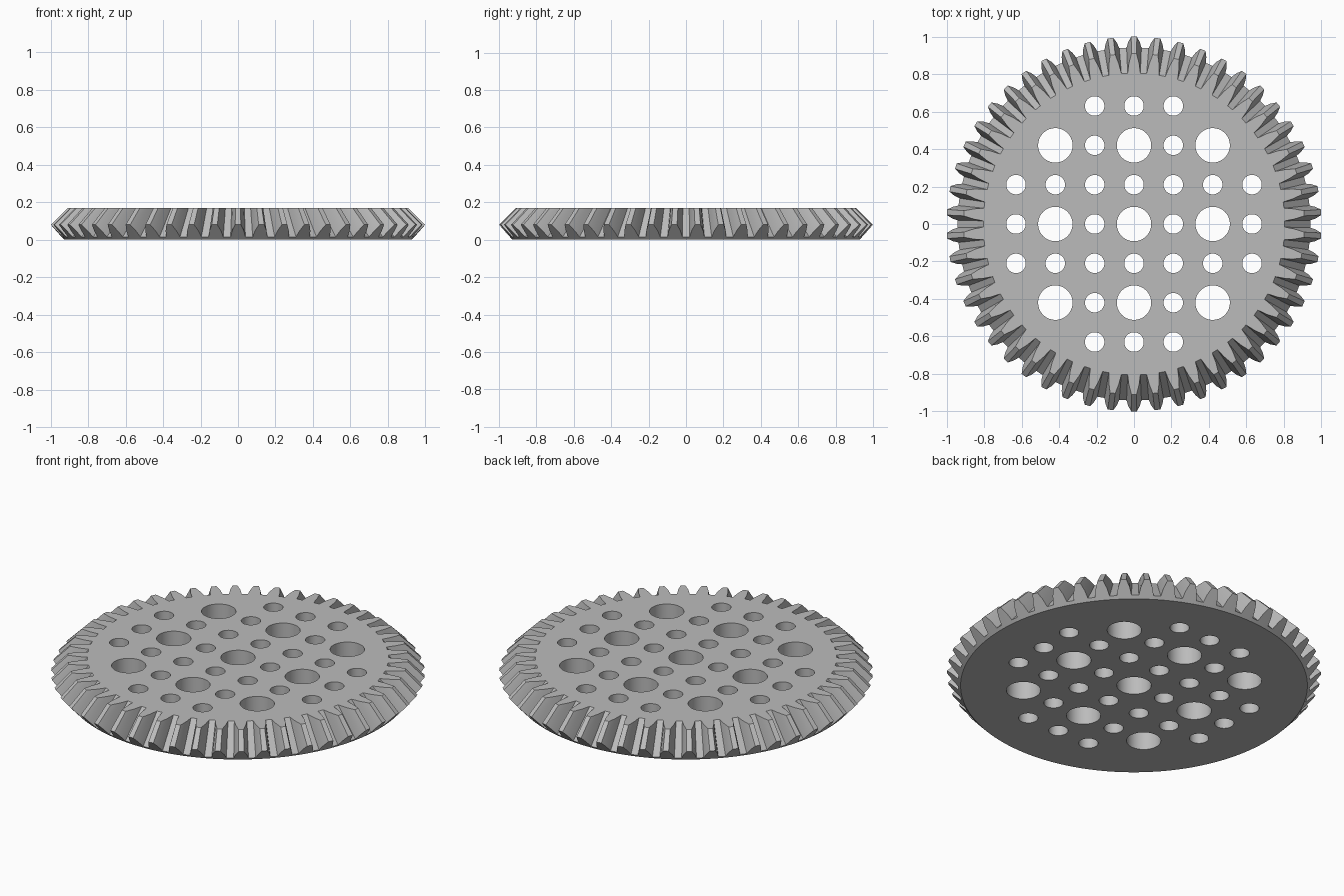
import bpy, bmesh
from math import sin, cos, pi, radians

old = bpy.data.objects.get("Cube")
if old:
    bpy.data.objects.remove(old, do_unlink=True)

TEETH = 50
PITCH = 2 * pi / TEETH
TOP = 0.17          # thickness of the gear
APEX = 1.08         # height where all tooth lines converge
HOLE_STEP = 0.21

grey = bpy.data.materials.new("light_grey")
grey.use_nodes = True
colour = (0.5, 0.5, 0.5, 1)
grey.diffuse_color = colour
grey.node_tree.nodes["Principled BSDF"].inputs["Base Color"].default_value = colour


def make_object(name, bm):
    bmesh.ops.recalc_face_normals(bm, faces=bm.faces)
    mesh = bpy.data.meshes.new(name)
    bm.to_mesh(mesh)
    bm.free()
    mesh.materials.append(grey)
    obj = bpy.data.objects.new(name, mesh)
    bpy.context.collection.objects.link(obj)
    return obj


def on_circle(radius, angle, z):
    return radius * cos(angle), radius * sin(angle), z


# Tooth section: (half width as a share of the pitch, height from root to tip)
half = [(0.335, 0), (0.255, 0.5), (0.12, 1)]
section = [(-w, h) for w, h in half] + [(w, h) for w, h in reversed(half)]

# Bevel gear body: bottom circle, outer tooth outline, same outline on the top plane
bm = bmesh.new()
bottom, outer, top = [], [], []
for tooth in range(TEETH):
    for offset, height in section:
        angle = pi / 2 + (tooth + offset) * PITCH
        r, z = 0.942 + 0.058 * height, 0.015 + 0.065 * height
        scale = (APEX - TOP) / (APEX - z)
        bottom.append(bm.verts.new(on_circle(0.928, angle, 0)))
        outer.append(bm.verts.new(on_circle(r, angle, z)))
        top.append(bm.verts.new(on_circle(r * scale, angle, TOP)))
count = len(bottom)
for lower, upper in ((bottom, outer), (outer, top)):
    for i in range(count):
        j = (i + 1) % count
        bm.faces.new((lower[i], lower[j], upper[j], upper[i]))
bm.faces.new(top)
bm.faces.new(bottom[::-1])
gear = make_object("bevel_gear", bm)

# Hole pattern: wide holes at every second grid point, narrow ones between
bm = bmesh.new()
for i in range(-3, 4):
    for j in range(-3, 4):
        if i * i + j * j > 10:
            continue
        radius = 0.092 if i % 2 == 0 and j % 2 == 0 else 0.052
        ends = []
        for z in (-0.1, 0.3):
            ring = bmesh.ops.create_circle(bm, segments=40, radius=radius, cap_ends=True)["verts"]
            bmesh.ops.translate(bm, verts=ring, vec=(i * HOLE_STEP, j * HOLE_STEP, z))
            ends.append(ring)
        low, high = ends
        for k in range(len(low)):
            n = (k + 1) % len(low)
            bm.faces.new((low[k], low[n], high[n], high[k]))
cutter = make_object("hole_cutter", bm)
cutter.hide_render = True

cut = gear.modifiers.new("holes", "BOOLEAN")
cut.operation = "DIFFERENCE"
cut.solver = "EXACT"
cut.object = cutter
bpy.context.view_layer.objects.active = gear
gear.select_set(True)
bpy.ops.object.modifier_apply(modifier=cut.name)
bpy.data.objects.remove(cutter, do_unlink=True)

# Smooth hole walls and tooth flanks, crisp edges
for obj in bpy.context.selected_objects:
    obj.select_set(obj == gear)
bpy.ops.object.shade_smooth_by_angle(angle=radians(25))
